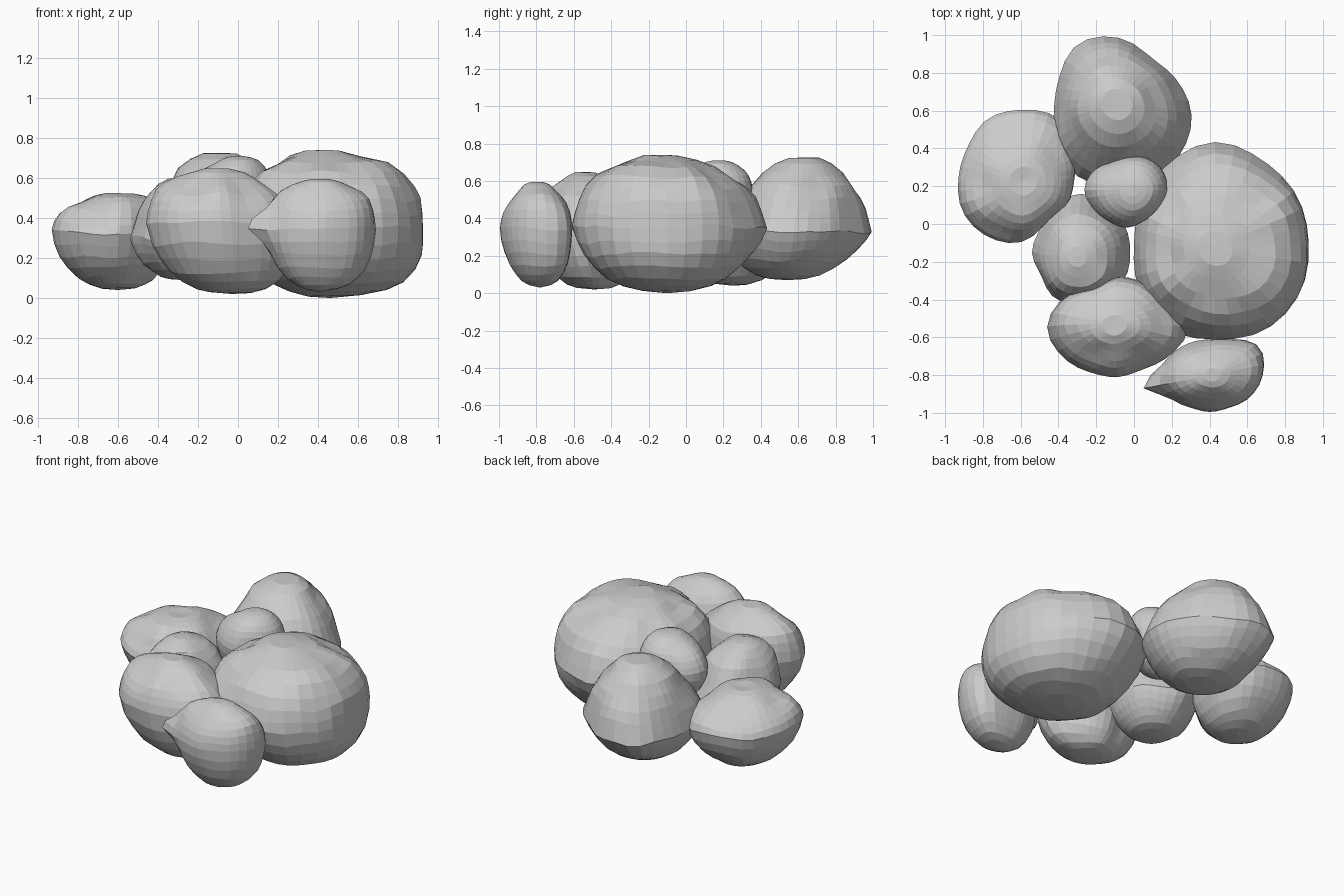
import bpy, bmesh, math
from mathutils import Vector, noise

if "Cube" in bpy.data.objects:
    bpy.data.objects.remove(bpy.data.objects["Cube"])

SEG = 32


def spline(pts, t):
    """Closed Catmull-Rom sample; t counts in control points."""
    n = len(pts)
    i = math.floor(t)
    f = t - i
    a, b, c, d = (pts[(i + k) % n] for k in (-1, 0, 1, 2))
    return 0.5 * (2 * b + (c - a) * f + (2 * a - 5 * b + 4 * c - d) * f * f
                  + (3 * b - a - 3 * c + d) * f ** 3)


def rock(name, centre, zlow, zhigh, outline, profile, top=(0, 0), bottom=(0, 0),
         rough=0.03, power=1.5, bulge=(0, 0), spike=None):
    """Boulder: plan radii every 30 degrees, and a (radius, height) profile.
    bulge = (angle, amount) makes one side boxier; spike = (angle, size, height)."""
    bm = bmesh.new()
    mean = sum(outline) / len(outline)
    rings = []
    for pr, pz in profile:
        k = max(0, pz - 0.45) / 0.55
        kb = max(0, 0.45 - pz) / 0.45
        cx = centre[0] + top[0] * k + bottom[0] * kb
        cy = centre[1] + top[1] * k + bottom[1] * kb
        z0 = zlow + (zhigh - zlow) * pz
        if pr == 0:
            rings.append([bm.verts.new((cx, cy, z0))])
            continue
        ring = []
        for s in range(SEG):
            a = 2 * math.pi * s / SEG
            r = spline(outline, 12 * s / SEG)
            keep = pr ** power                    # rounder towards the poles
            side = max(0, math.cos(a - math.radians(bulge[0])))
            q = pr * (1 + bulge[1] * side * 4 * pr * (1 - pr))
            r = (r * keep + mean * (1 - keep)) * q
            if spike:
                da = (a - math.radians(spike[0])) / 0.2
                dz = (z0 - spike[2]) / 0.08
                r += spike[1] * math.exp(-da * da - dz * dz)
            x, y = cx + r * math.cos(a), cy + r * math.sin(a)
            n = noise.noise(Vector((x, y, z0)) * 5)
            fade = 1 - pr ** 4
            x += math.cos(a) * n * rough * fade
            y += math.sin(a) * n * rough * fade
            z = z0 + n * rough * (1 if 0.1 < pz < 0.95 else 0.3)
            ring.append(bm.verts.new((x, y, z)))
        rings.append(ring)
    for lo, hi in zip(rings, rings[1:]):
        for s in range(SEG):
            t = (s + 1) % SEG
            if len(lo) == 1:
                bm.faces.new((lo[0], hi[t], hi[s]))
            elif len(hi) == 1:
                bm.faces.new((lo[s], lo[t], hi[0]))
            else:
                bm.faces.new((lo[s], lo[t], hi[t], hi[s]))
    bmesh.ops.recalc_face_normals(bm, faces=bm.faces)
    me = bpy.data.meshes.new(name)
    bm.to_mesh(me)
    bm.free()
    ob = bpy.data.objects.new(name, me)
    bpy.context.collection.objects.link(ob)
    return ob


# Side profiles from base to top
BIG = [(0, 0), (.25, .015), (.45, .05), (.62, .11), (.75, .19), (.86, .28), (.94, .37), (1, .48),
       (.96, .57), (.9, .67), (.81, .76), (.68, .84), (.52, .91), (.35, .965), (.18, .995), (0, 1)]
BOXY = [(0, 0), (.3, .01), (.5, .04), (.67, .1), (.8, .18), (.89, .28), (.95, .4), (1, .58),
        (.97, .67), (.92, .74), (.84, .81), (.72, .87), (.55, .93), (.38, .97), (.18, 1), (0, 1)]
PEAKED = [(0, 0), (.25, .01), (.45, .04), (.62, .1), (.76, .17), (.87, .25), (.95, .33), (1, .4),
          (.95, .48), (.89, .57), (.81, .67), (.7, .77), (.55, .87), (.38, .95), (.2, .995), (0, 1)]
SAUCER = [(0, 0), (.25, .015), (.45, .06), (.62, .14), (.77, .24), (.88, .35), (.95, .47), (1, .6),
          (.96, .68), (.88, .75), (.78, .82), (.66, .88), (.52, .93), (.36, .97), (.2, .99), (0, .98)]
ROUND = [(0, 0), (.25, .02), (.45, .06), (.63, .13), (.78, .22), (.89, .33), (.96, .43), (1, .55),
         (.97, .64), (.91, .73), (.82, .81), (.69, .88), (.53, .94), (.36, .98), (.18, 1), (0, 1)]

# Large boulder, boxier on its right side
rock("large_boulder", (.43, -.10), .0, .74,
     [.495, .50, .505, .535, .49, .45, .43, .47, .52, .51, .53, .52], BIG, top=(0, -.02),
     bottom=(.03, 0), bulge=(-5, .24))

# Back boulder
rock("back_boulder", (-.08, .58), .07, .725,
     [.385, .36, .35, .41, .435, .37, .345, .38, .39, .38, .38, .385], PEAKED, top=(-.01, .05),
     bottom=(0, -.04))

# Left boulder with a broad saucer lip
rock("left_boulder", (-.6, .25), .04, .525,
     [.28, .32, .37, .36, .36, .33, .335, .36, .36, .34, .27, .28], SAUCER, top=(.02, -.02))

# Small stone perched in the middle
rock("perched_stone", (-.05, .18), .28, .71,
     [.22, .22, .2, .18, .17, .2, .22, .2, .19, .2, .19, .2], ROUND, top=(.04, 0), rough=.015)

# Centre left boulder
rock("centre_boulder", (-.28, -.15), .09, .6,
     [.26, .27, .28, .31, .28, .25, .26, .245, .28, .27, .27, .27], PEAKED, top=(-.02, -.02))

# Front boulder
rock("front_boulder", (-.08, -.55), .02, .645,
     [.37, .29, .27, .265, .24, .32, .375, .33, .28, .265, .26, .31], BOXY, top=(-.02, .02),
     bottom=(.05, .06), power=.5)

# Front right pointed stone
rock("pointed_stone", (.4, -.8), .03, .595,
     [.28, .30, .22, .19, .20, .23, .27, .24, .2, .195, .2, .24], ROUND, top=(.01, 0),
     bottom=(.01, .02), power=.3, bulge=(0, .12), spike=(190, .1, .36))
